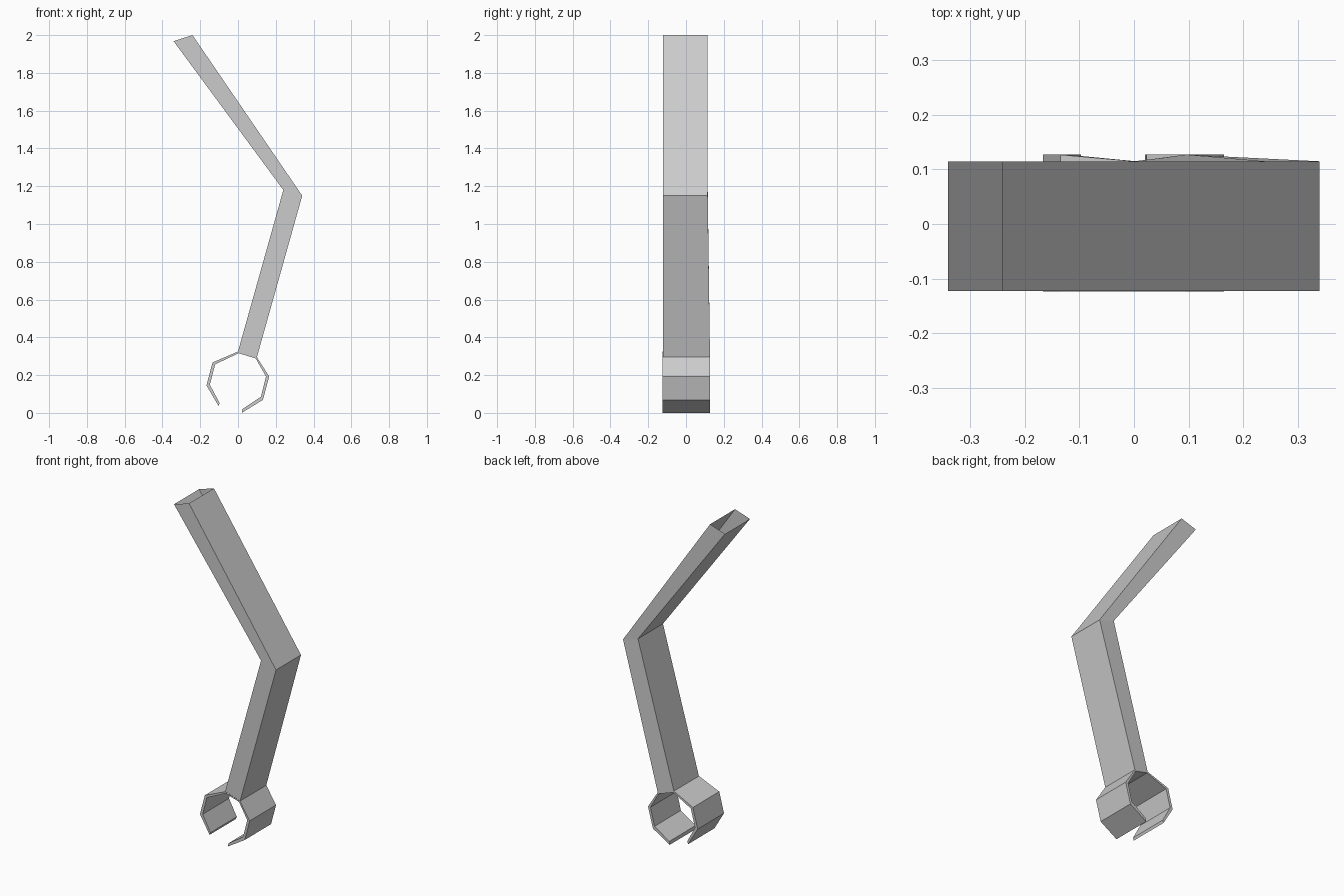
import bpy, bmesh

if "Cube" in bpy.data.objects:
    bpy.data.objects.remove(bpy.data.objects["Cube"])


def band(name, stations, front, open_sides=(), cap=False):
    """Loft four-cornered sections: (side_a xz, side_b xz, back y of a, back y of b)."""
    bm = bmesh.new()
    rings = []
    for a, b, ya, yb in stations:
        rings.append([bm.verts.new(p) for p in (
            (a[0], front, a[1]), (b[0], front, b[1]),
            (b[0], yb, b[1]), (a[0], ya, a[1]))])
    for i, (r, s) in enumerate(zip(rings, rings[1:])):
        for k in range(4):
            if (i, k) not in open_sides:
                j = (k + 1) % 4
                bm.faces.new((r[k], r[j], s[j], s[k]))
    if cap:
        bm.faces.new(rings[0][::-1])
        bm.faces.new(rings[-1])
    bmesh.ops.recalc_face_normals(bm, faces=bm.faces[:])
    mesh = bpy.data.meshes.new(name)
    bm.to_mesh(mesh)
    bm.free()
    obj = bpy.data.objects.new(name, mesh)
    bpy.context.collection.objects.link(obj)
    return obj


# Bent hollow arm, open at the top end
band("bent_arm", [
    ((0.0, 0.325), (0.10, 0.295), 0.115, 0.127),
    ((0.24, 1.18), (0.34, 1.15), 0.115, 0.115),
    ((-0.341, 1.968), (-0.241, 2.0), 0.115, 0.115),
], -0.123)

# Open eight-sided clamp: outer and inner outlines, tip to tip
outer = [(-0.103, 0.037), (-0.167, 0.145), (-0.135, 0.267), (0.0, 0.325),
         (0.10, 0.295), (0.165, 0.193), (0.132, 0.069), (0.02, 0.0)]
inner = [(-0.097, 0.052), (-0.149, 0.149), (-0.121, 0.257), (0.004, 0.316),
         (0.094, 0.288), (0.148, 0.193), (0.121, 0.085), (0.023, 0.02)]
back = [0.127] * 8
back[3] = 0.115
# The outer face under the arm is left out, where the arm joins
band("clamp_ring", [(o, i, y, y) for o, i, y in zip(outer, inner, back)],
     -0.124, open_sides={(3, 3)}, cap=True)
